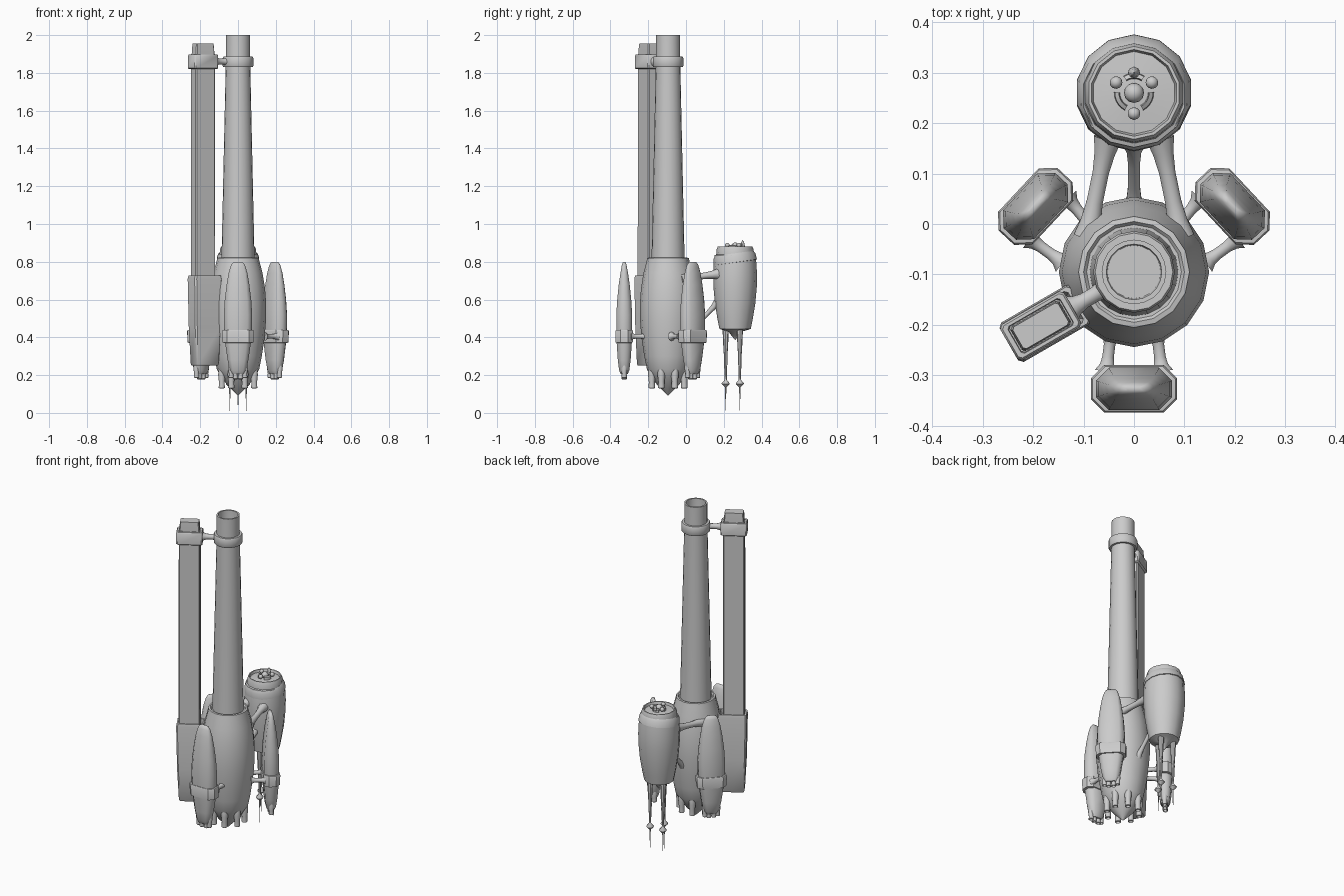
import bpy, bmesh, math
from math import sin, cos, radians, pi
from mathutils import Vector, Matrix

if "Cube" in bpy.data.objects:
    bpy.data.objects.remove(bpy.data.objects["Cube"])

CORE = Vector((0, -0.095, 0))      # axis of the main tower
POD = Vector((0, 0.26, 0))         # axis of the rear pod


def finish(name, bm, mat=None, sharp=40):
    bmesh.ops.remove_doubles(bm, verts=bm.verts, dist=1e-5)
    if mat:
        bm.transform(mat)
    bmesh.ops.recalc_face_normals(bm, faces=bm.faces)
    for f in bm.faces:
        f.smooth = True
    for e in bm.edges:
        e.smooth = e.calc_face_angle(0) < radians(sharp)
    me = bpy.data.meshes.new(name)
    bm.to_mesh(me)
    bm.free()
    ob = bpy.data.objects.new(name, me)
    bpy.context.collection.objects.link(ob)
    return ob


def skin(name, rings, mat=None, sharp=40):
    """Join closed rings of points and cap both ends."""
    bm = bmesh.new()
    vs = [[bm.verts.new(p) for p in r] for r in rings]
    n = len(vs[0])
    for a, b in zip(vs, vs[1:]):
        for i in range(n):
            j = (i + 1) % n
            bm.faces.new((a[i], a[j], b[j], b[i]))
    bm.faces.new(vs[0])
    bm.faces.new(vs[-1])
    return finish(name, bm, mat, sharp)


def lathe(name, prof, n=16, mat=None, sharp=40):
    """Revolve (radius, z) pairs about z."""
    rings = [[(max(r, 1e-4) * sin(2 * pi * i / n), max(r, 1e-4) * cos(2 * pi * i / n), z)
              for i in range(n)] for r, z in prof]
    return skin(name, rings, mat, sharp)


def block(name, secs, mat=None, sharp=40):
    """Loft chamfered rectangles (z, half x, half y, chamfer)."""
    rings = []
    for z, x, y, c in secs:
        rings.append([(x, y - c, z), (x - c, y, z), (c - x, y, z), (-x, y - c, z),
                      (-x, c - y, z), (c - x, -y, z), (x - c, -y, z), (x, c - y, z)])
    return skin(name, rings, mat, sharp)


def strut(name, a, b, r, flare=2.0):
    """Round strut with widened ends."""
    a, b = Vector(a), Vector(b)
    d = b - a
    mat = Matrix.Translation(a) @ d.to_track_quat('Z', 'Y').to_matrix().to_4x4()
    prof = [(r * flare, 0), (r * 1.25, d.length * .16), (r, d.length * .35),
            (r, d.length * .65), (r * 1.25, d.length * .84), (r * flare, d.length)]
    return lathe(name, prof, 10, mat)


def at(v, z=0.0, deg=0.0):
    return Matrix.Translation((v[0], v[1], z)) @ Matrix.Rotation(radians(deg), 4, 'Z')


# Main hull and hollow tower
lathe("main_hull", [(0, .09), (.025, .115), (.055, .145), (.085, .185), (.112, .23), (.126, .3),
                    (.141, .4), (.149, .5), (.149, .58), (.143, .66), (.13, .74), (.113, .805),
                    (.11, .82), (.1, .822), (.094, .815), (.08, .815)], 16, at(CORE))
lathe("tower_tube", [(0, .78), (.088, .8), (.0865, .86), (.064, 1.88), (.064, 2.0), (.055, 2.0),
                     (.052, 1.84), (.045, 1.81), (.025, 1.79), (0, 1.785)], 20, at(CORE))
lathe("tower_collar", [(.06, 1.83), (.077, 1.83), (.081, 1.837), (.081, 1.878),
                       (.077, 1.886), (.06, 1.886)], 16, at(CORE))

# Engine nozzles round the hull base
for i in range(8):
    a = 2 * pi * (i + .5) / 8
    p = CORE + Vector((cos(a), sin(a), 0)) * .093
    lathe("hull_nozzle", [(.008, .15), (.013, .13), (.017, .133), (.016, .165), (.02, .2),
                          (.018, .24), (.006, .275)], 10, at(p))

# Three flat boosters with a band, two nozzles and two struts each
for (x, y), deg in (((0, -.327), 0), ((.195, .035), 133), ((-.195, .035), -133)):
    m = at((x, y), 0, deg)
    secs = [(.205, .032, .018), (.225, .044, .027), (.28, .055, .034), (.37, .068, .04),
            (.44, .074, .042), (.52, .075, .042), (.6, .07, .037), (.68, .06, .029),
            (.74, .05, .02), (.78, .038, .013), (.796, .027, .008), (.8, .015, .004)]
    block("booster_body", [(z, hx, hy, hy * .6) for z, hx, hy in secs], m, 50)
    block("booster_band", [(.37, .07, .036, .02), (.372, .082, .045, .025), (.432, .085, .047, .026),
                           (.438, .082, .044, .025), (.44, .07, .036, .02)], m, 35)
    for s in (-1, 1):
        for u, z0 in ((.014, .178), (.036, .185)):
            lathe("booster_nozzle", [(.006, z0 + .02), (.011, z0), (.014, z0 + .003), (.013, z0 + .025),
                                     (.017, z0 + .05), (.008, z0 + .09)], 10,
                  m @ Matrix.Translation((s * u, 0, 0)))
        a = m @ Vector((s * .055, .035, .405))
        b = a + (CORE - Vector((a.x, a.y, 0))).normalized() * .01
        end = m @ Vector((s * .045, .115, .405))
        strut("booster_strut", a, (end.x, end.y, .405), .012)

# Slab tower beside the main tower, in a lower housing
sx, sy = -.185, -.202
m = at((sx, sy), 0, 30)
block("slab_tower", [(.6, .06, .031, .006), (1.9, .059, .03, .006)], m)
block("slab_collar", [(1.82, .068, .036, .006), (1.825, .073, .041, .007), (1.89, .073, .041, .007),
                      (1.897, .069, .037, .006), (1.897, .06, .031, .005), (1.88, .056, .028, .004)], m)
block("slab_cap", [(1.87, .057, .029, .005), (1.93, .055, .027, .005), (1.955, .052, .025, .005)], m)
m = at((sx + .009, sy + .005), 0, 30)
block("slab_housing", [(.252, .064, .034, .006), (.258, .068, .037, .007), (.45, .078, .042, .008),
                       (.71, .083, .045, .008), (.727, .08, .042, .008), (.727, .07, .036, .006),
                       (.7, .064, .032, .006)], m)
strut("slab_strut", (-.125, -.167, 1.86), (-.05, -.124, 1.86), .016, 1.7)

# Rear pod: shell, rimmed top and domed base
lathe("rear_pod", [(0, .392), (.012, .4), (.035, .43), (.07, .44), (.083, .445), (.094, .5), (.107, .58),
                   (.115, .67), (.116, .73), (.113, .79), (.108, .835), (.1, .838), (.098, .865),
                   (.092, .88), (.086, .88), (.082, .865), (.05, .868), (0, .872)], 14, at(POD))

# Sloping cover line round the pod shoulder
tilt = Matrix.Translation((0, .26, .805)) @ Matrix.Rotation(radians(8), 4, 'X')
lathe("pod_shoulder_cover", [(.106, -.01), (.1155, -.008), (.112, .025), (.103, .04), (.09, .03)], 14, tilt)


# Spheres and curved guards on the pod top
def ball(x, y, z, r):
    bm = bmesh.new()
    bmesh.ops.create_uvsphere(bm, u_segments=12, v_segments=8, radius=r)
    finish("pod_top_ball", bm, Matrix.Translation((x, y, z)))


ball(0, .26, .882, .02)
lathe("pod_top_spike", [(.012, .88), (.007, .905), (0, .915)], 8, at((0, .3)))
for k in range(3):
    a = radians(30 + 120 * k)
    ball(.041 * cos(a), .26 + .041 * sin(a), .888, .0125)
    g = radians(90 + 120 * k)
    rings = []
    for i in range(6):
        t = g + radians(-32 + 64 * i / 5)
        rings.append([(r * cos(t), .26 + r * sin(t), z)
                      for r, z in ((.027, .86), (.04, .86), (.038, .885), (.03, .89))])
    skin("pod_top_guard", rings)

# Three hanging antennas below the pod
for k in range(3):
    a = radians(30 + 120 * k)
    p = POD + Vector((cos(a), sin(a), 0)) * .05
    lathe("pod_antenna", [(0, .0), (.003, .1), (.004, .135), (.021, .152), (.021, .157), (.006, .175),
                          (.006, .2), (.01, .29), (.009, .295), (.013, .36), (.017, .45),
                          (.005, .5)], 8, at(p))
lathe("pod_center_probe", [(0, .385), (.012, .4), (.03, .43), (.03, .47)], 10, at(POD))

# Struts from the hull to the rear pod
for s in (-1, 1):
    strut("pod_side_strut", (s * .092, -.025, .71), (s * .052, .17, .735), .017, 1.7)
strut("pod_lower_strut", (0, .03, .44), (0, .165, .58), .012, 2)
